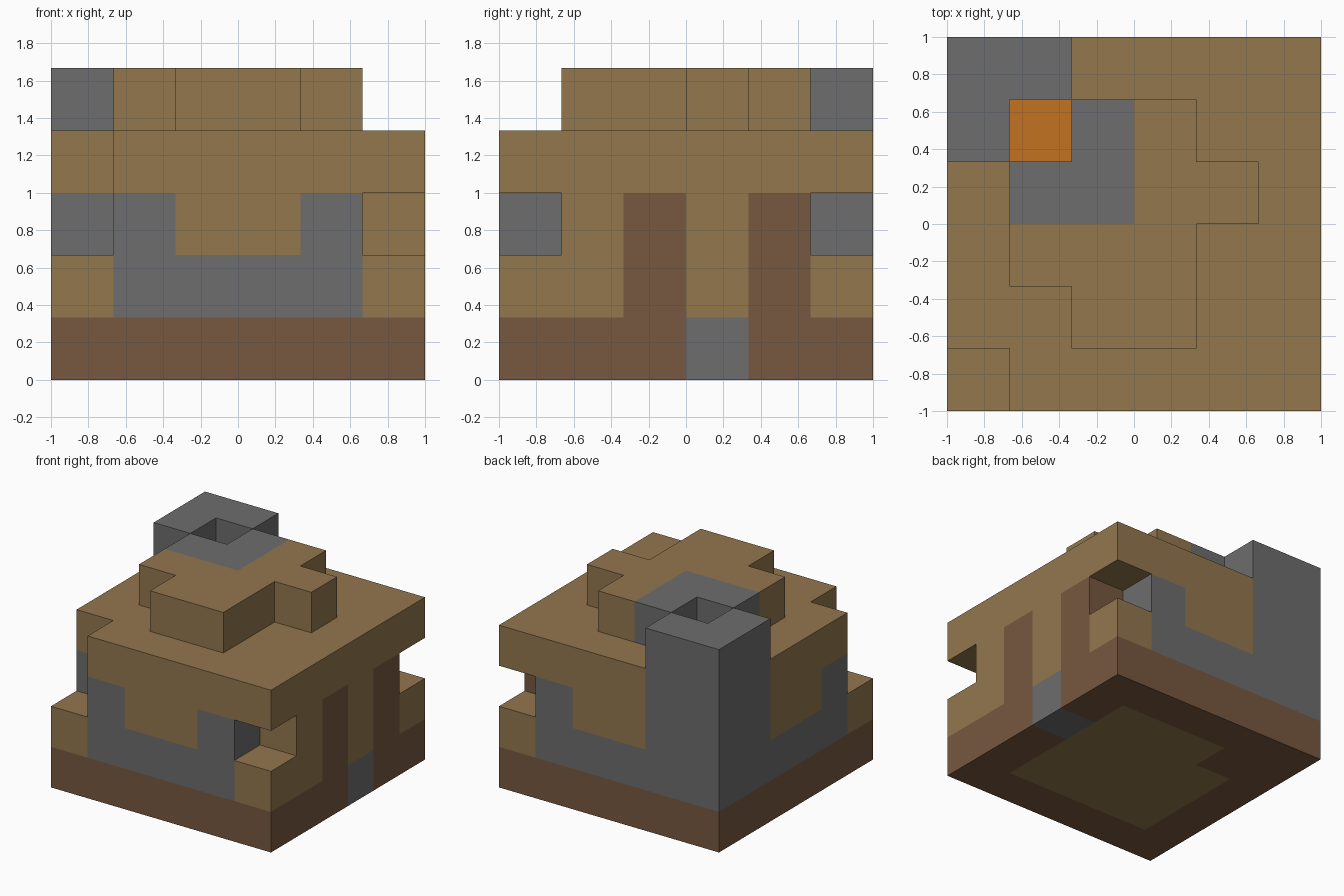
import bpy, bmesh
from mathutils import Vector

if "Cube" in bpy.data.objects:
    bpy.data.objects.remove(bpy.data.objects["Cube"], do_unlink=True)

UNIT = 1 / 3


def material(name, color):
    mat = bpy.data.materials.new(name)
    mat.use_nodes = True
    rgba = (*color, 1)
    mat.diffuse_color = rgba
    bsdf = mat.node_tree.nodes["Principled BSDF"]
    bsdf.inputs["Base Color"].default_value = rgba
    bsdf.inputs["Roughness"].default_value = 1
    return mat


plank = material("tan_planks", (.29, .184, .076))
stone = material("grey_stone", (.153, .153, .153))
timber = material("brown_timber", (.184, .098, .051))
glow = material("orange_ember", (.54, .17, .014))

cells = {}   # block position -> part name
looks = {}   # part name -> material


def fill(part, mat, *boxes):
    """Claim blocks for a part; each box is (x range, y range, z range)."""
    looks[part] = mat
    for xs, ys, zs in boxes:
        for x in range(*xs):
            for y in range(*ys):
                for z in range(*zs):
                    cells[x, y, z] = part


def carve(x, y, *zs):
    for z in zs:
        cells.pop((x, y, z), None)


ALL, INNER, MID = (0, 6), (1, 5), (2, 4)
GROUND, LOW, HIGH, BODY, EAVES, TOP = (0, 1), (1, 2), (2, 3), (1, 3), (3, 4), (4, 5)

# Foundation, floor and doorstep
fill("foundation", timber, (ALL, ALL, GROUND))
fill("floor", plank, (INNER, INNER, GROUND))
fill("hearth_base", timber, ((1, 2), (4, 5), GROUND))
fill("doorstep", stone, ((5, 6), (3, 4), GROUND))

# Walls, with stone facing on the front, right and back
fill("walls", plank, (ALL, ALL, BODY))
fill("front_stone", stone, (INNER, (0, 1), BODY))
fill("side_stone", stone, ((0, 1), (1, 4), BODY))
fill("back_stone", stone, ((2, 5), (5, 6), BODY))
fill("wall_panels", plank, (MID, (0, 1), HIGH), ((0, 1), MID, HIGH), (MID, (5, 6), HIGH))

# Door posts
fill("door_posts", timber, ((5, 6), (2, 3), BODY), ((5, 6), (4, 5), BODY))

# Roof and its stepped top
fill("roof", plank, (ALL, ALL, EAVES))
fill("roof_top", plank, (MID, (1, 5), TOP), ((1, 2), (2, 4), TOP), ((4, 5), (3, 4), TOP))

# Chimney with an ember at the bottom of its shaft
fill("chimney", stone, ((0, 2), (4, 6), (1, 5)), ((1, 3), (3, 5), (1, 5)))
carve(1, 4, 2, 3, 4)
fill("ember", glow, ((1, 2), (4, 5), LOW))

# Corner notches
carve(0, 0, 2, 3)
carve(5, 0, 2)
carve(5, 5, 2)


def block_face(cell, axis, sign):
    """Corners of one side of a block, wound outwards."""
    u, v = (axis + 1) % 3, (axis + 2) % 3
    loop = [(0, 0), (1, 0), (1, 1), (0, 1)][::sign]
    points = []
    for a, b in loop:
        p = list(cell)
        p[axis] += sign > 0
        p[u] += a
        p[v] += b
        points.append(tuple(p))
    return points


# Turn each part's exposed block sides into one clean mesh
for part, mat in looks.items():
    bm = bmesh.new()
    verts = {}
    for cell, owner in cells.items():
        if owner != part:
            continue
        for axis in range(3):
            for sign in (1, -1):
                beside = list(cell)
                beside[axis] += sign
                if tuple(beside) in cells:
                    continue
                corners = block_face(cell, axis, sign)
                for c in corners:
                    if c not in verts:
                        verts[c] = bm.verts.new((Vector(c) - Vector((3, 3, 0))) * UNIT)
                bm.faces.new([verts[c] for c in corners])
    bmesh.ops.dissolve_limit(bm, angle_limit=.01, verts=bm.verts[:], edges=bm.edges[:])
    mesh = bpy.data.meshes.new(part)
    bm.to_mesh(mesh)
    bm.free()
    mesh.materials.append(mat)
    bpy.context.collection.objects.link(bpy.data.objects.new(part, mesh))
